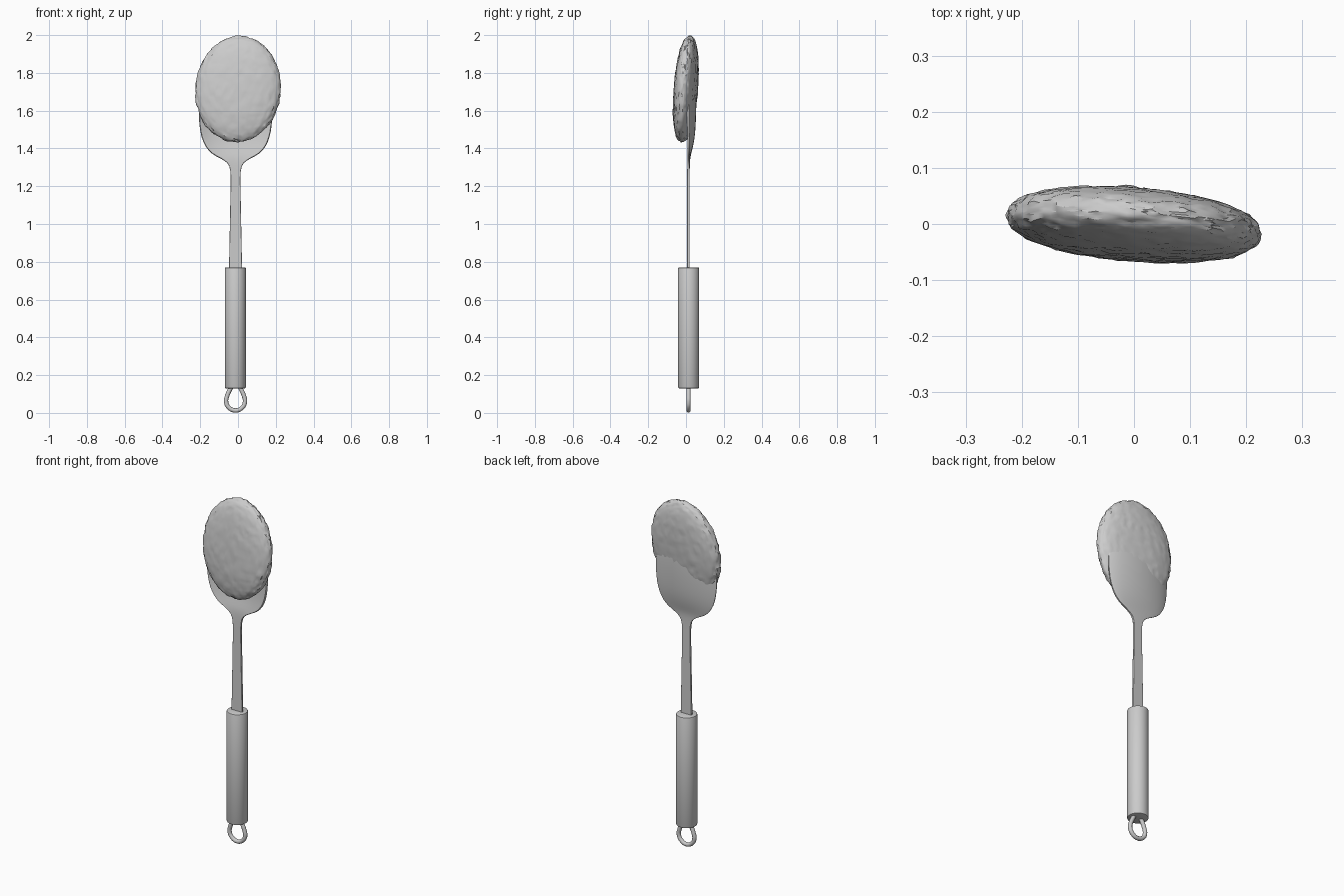
import bpy, bmesh, math
from mathutils import Vector, Matrix, Euler, noise

if "Cube" in bpy.data.objects:
    bpy.data.objects.remove(bpy.data.objects["Cube"])

CX, CY = -0.013, 0.013


def finish(name, bm, angle=35):
    me = bpy.data.meshes.new(name)
    bm.to_mesh(me)
    bm.free()
    ob = bpy.data.objects.new(name, me)
    bpy.context.collection.objects.link(ob)
    bpy.ops.object.select_all(action='DESELECT')
    bpy.context.view_layer.objects.active = ob
    ob.select_set(True)
    bpy.ops.object.shade_smooth_by_angle(angle=math.radians(angle))
    return ob


# Stem and dished blade: one sheet of rows (z, half width, dish depth, y offset)
rows = [(0.75, .035, 0, 0), (0.79, .034, 0, 0), (1.0, .030, 0, 0), (1.2, .026, 0, 0),
        (1.29, .025, 0, 0), (1.325, .040, .001, 0), (1.348, .078, .003, 0),
        (1.37, .125, .007, 0), (1.41, .160, .018, 0), (1.46, .180, .028, -.001),
        (1.52, .191, .034, -.002), (1.60, .194, .038, -.003), (1.68, .188, .038, -.004),
        (1.75, .170, .034, -.004), (1.82, .135, .026, -.003), (1.87, .085, .016, 0),
        (1.89, .035, .008, .004)]
N = 12
bm = bmesh.new()
grid = []
for z, w, d, off in rows:
    grid.append([bm.verts.new((CX + w * u, CY + off + d * (1 - u * u) ** 0.8, z))
                 for u in (2 * i / N - 1 for i in range(N + 1))])
for a, b in zip(grid, grid[1:]):
    for i in range(N):
        bm.faces.new((a[i], a[i + 1], b[i + 1], b[i]))
blade = finish("stem_and_blade", bm, 50)
solid = blade.modifiers.new("thickness", 'SOLIDIFY')
solid.thickness, solid.offset = 0.013, 0
bev = blade.modifiers.new("rounded_rim", 'BEVEL')
bev.width, bev.segments, bev.angle_limit = 0.003, 2, math.radians(50)
sub = blade.modifiers.new("smooth", 'SUBSURF')
sub.levels = sub.render_levels = 1

# Handle grip
bm = bmesh.new()
bmesh.ops.create_cone(bm, cap_ends=True, segments=48, radius1=.056, radius2=.056, depth=.64,
                      matrix=Matrix.Translation((CX - .001, CY + .001, .45)))
rims = [e for e in bm.edges if abs(e.verts[0].co.z - e.verts[1].co.z) < 1e-4]
bmesh.ops.bevel(bm, geom=rims, offset=.006, segments=2, affect='EDGES', profile=.5)
finish("handle_grip", bm)

# Hanging loop
half = [(.015, .15), (.029, .125), (.045, .088), (.050, .06), (.037, .03)]
pts = half + [(0, .013)] + [(-x, z) for x, z in reversed(half)]
cu = bpy.data.curves.new("hanging_loop", 'CURVE')
cu.dimensions = '3D'
cu.bevel_depth, cu.bevel_resolution, cu.resolution_u = .0115, 4, 8
sp = cu.splines.new('BEZIER')
sp.bezier_points.add(len(pts) - 1)
for p, (x, z) in zip(sp.bezier_points, pts):
    p.co = (CX + x, CY, z)
    p.handle_left_type = p.handle_right_type = 'AUTO'
bpy.context.collection.objects.link(bpy.data.objects.new("hanging_loop", cu))

# Rough patty: flattened sphere with fuller sides and crumbly noise
bm = bmesh.new()
bmesh.ops.create_icosphere(bm, subdivisions=5, radius=1)
rot = Euler((math.radians(-4.5), math.radians(4), math.radians(-5)), 'XYZ').to_matrix()
for v in bm.verts:
    n = v.co.normalized()
    s = (math.hypot(n.x, n.z) ** 2.3 + abs(n.y) ** 2.3) ** (-1 / 2.3)
    p = Vector((n.x * .226 * s, n.y * .060 * s, n.z * .281 * s))
    push = .005 * noise.noise(p * 45) + .004 * noise.noise(p * 95 + Vector((7, 3, 1)))
    rim = math.hypot(n.x, n.z) ** 4
    side = Vector((n.x, 0, n.z)) * push * 1.1 * rim
    p += side + Vector((0, math.copysign(1, n.y) * push * .6 * min(1, abs(n.y) * 3), 0))
    v.co = rot @ p + Vector((0, -.001, 1.714))
finish("patty", bm, 30)
